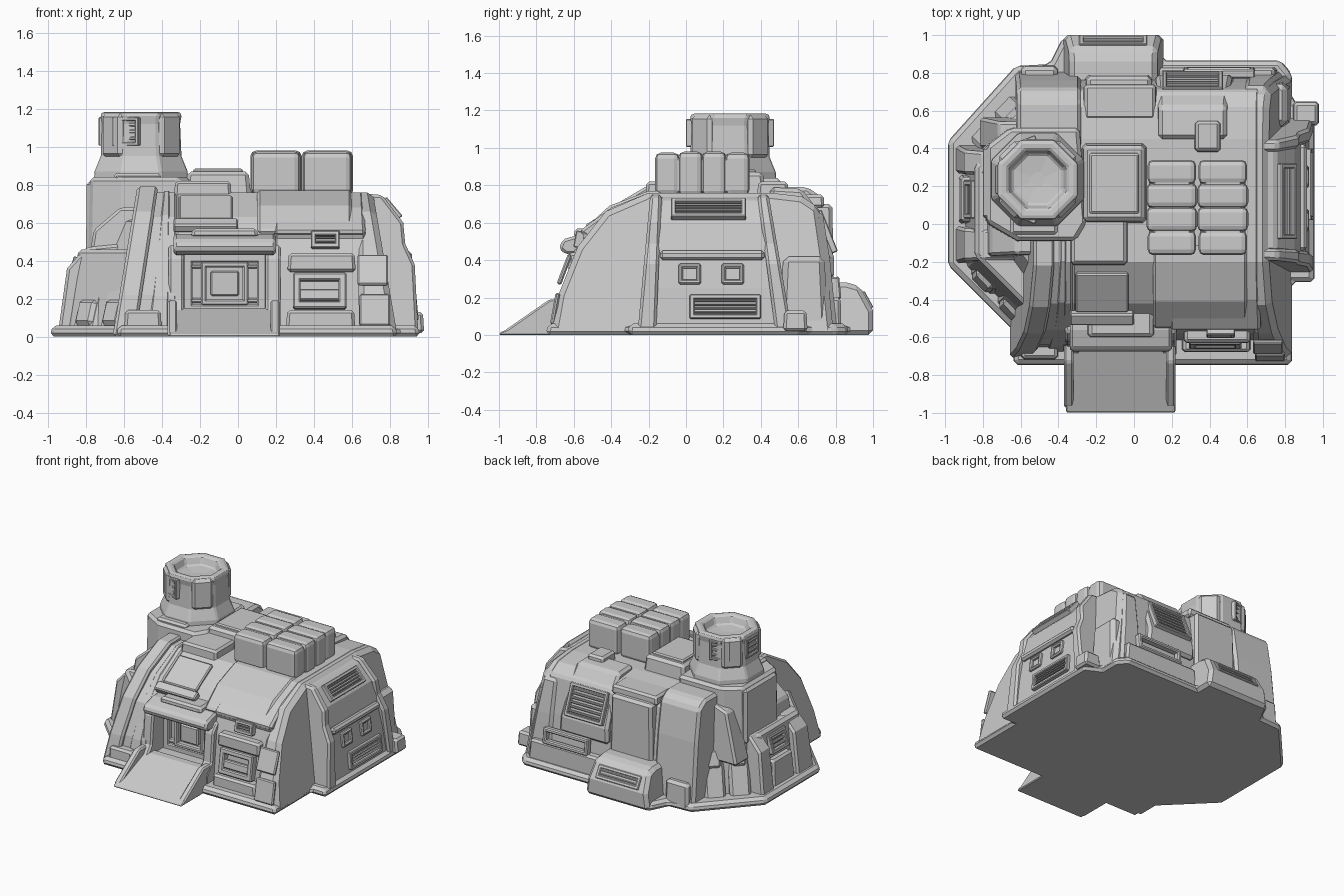
import bpy, bmesh, math
from mathutils import Vector, Matrix

if "Cube" in bpy.data.objects:
    bpy.data.objects.remove(bpy.data.objects["Cube"])


def finish(name, bm, bevel=0.0, segs=1):
    bmesh.ops.recalc_face_normals(bm, faces=bm.faces)
    me = bpy.data.meshes.new(name)
    bm.to_mesh(me)
    bm.free()
    ob = bpy.data.objects.new(name, me)
    bpy.context.collection.objects.link(ob)
    if bevel:
        m = ob.modifiers.new("bevel", 'BEVEL')
        m.width, m.segments, m.limit_method, m.angle_limit = bevel, segs, 'ANGLE', 0.6
    return ob


def bridge(name, lo, hi, bevel):
    """Solid between two matching outlines."""
    bm = bmesh.new()
    a, b = [bm.verts.new(p) for p in lo], [bm.verts.new(p) for p in hi]
    bm.faces.new(a)
    bm.faces.new(b)
    n = len(a)
    for i in range(n):
        bm.faces.new((a[i], a[(i + 1) % n], b[(i + 1) % n], b[i]))
    return finish(name, bm, bevel)


def prism(name, prof, axis, a, b, bevel=0.015):
    """Side profile (u, z) swept along x or y; a and b are end positions at floor and top."""
    top = max(v for _, v in prof)

    def side(e):
        pts = []
        for u, v in prof:
            t = e[0] + (e[1] - e[0]) * v / top
            pts.append((t, u, v) if axis == 'x' else (u, t, v))
        return pts
    return bridge(name, side(a), side(b), bevel)


def plan(name, outline, z0, z1, shrink=1.0, bevel=0.015):
    """Floor outline raised to z1, shrinking about its middle."""
    cx = (min(p[0] for p in outline) + max(p[0] for p in outline)) / 2
    cy = (min(p[1] for p in outline) + max(p[1] for p in outline)) / 2
    return bridge(name, [(x, y, z0) for x, y in outline],
                  [(cx + (x - cx) * shrink, cy + (y - cy) * shrink, z1) for x, y in outline], bevel)


def box(name, x0, x1, y0, y1, z0, z1, shrink=1.0, bevel=0.015):
    return plan(name, [(x0, y0), (x1, y0), (x1, y1), (x0, y1)], z0, z1, shrink, bevel)


def blocks(name, loc, normal, parts, bevel=0.008):
    """Boxes (centre x, y, z, size x, y, z) on a plane at loc: local z is the outward normal."""
    n = Vector(normal).normalized()
    x = Vector((0, 0, 1)).cross(n).normalized()
    m = Matrix((x, n.cross(x), n)).transposed().to_4x4()
    m.translation = loc
    bm = bmesh.new()
    for cx, cy, cz, sx, sy, sz in parts:
        bmesh.ops.create_cube(bm, size=1, matrix=m @ Matrix.Translation((cx, cy, cz)) @ Matrix.Diagonal((sx, sy, sz, 1)))
    return finish(name, bm, bevel)


def rim(w, h, t, d):
    return [(s * (w - t) / 2, 0, 0, t, h, d) for s in (-1, 1)] + [(0, s * (h - t) / 2, 0, w, t, d) for s in (-1, 1)]


def vent(name, loc, normal, w, h, n, t=0.025, d=0.05):
    step = (h - 2 * t) / n
    bars = [(0, -h / 2 + t + step * (i + 0.5), 0, w - t, step * 0.5, d * 0.6) for i in range(n)]
    return blocks(name, loc, normal, rim(w, h, t, d) + bars, 0.005)


def lathe(name, c, prof, n, turn=0.0, bevel=0.01):
    bm = bmesh.new()
    rings = [[bm.verts.new((c[0] + r * math.cos(turn + i * math.tau / n), c[1] + r * math.sin(turn + i * math.tau / n), z))
              for i in range(n)] for r, z in prof]
    for p, q in zip(rings, rings[1:]):
        for i in range(n):
            bm.faces.new((p[i], p[(i + 1) % n], q[(i + 1) % n], q[i]))
    bm.faces.new(rings[0])
    bm.faces.new(rings[-1])
    return finish(name, bm, bevel)


# Ground plate with stepped outline
plan("ground_plate", [(-.99, -.22), (-.64, -.57), (-.64, -.75), (.84, -.75), (.84, -.31), (.96, -.31), (.96, .6),
                      (.84, .66), (.84, .8), (.78, .87), (.15, .87), (.15, .99), (-.38, .99), (-.45, .85),
                      (-.63, .84), (-.99, .44)], 0, .06, .985, .02)

# Main shell, in strips so the doorway and front wall are recessed
roof = [(-.42, .63), (-.2, .76), (.45, .76), (.62, .74), (.71, .68), (.75, .4), (.79, 0)]
prism("shell_left", [(-.67, 0), (-.64, .22), (-.56, .46)] + roof, 'x', (-.58, -.48), (-.32, -.32))
prism("shell_centre", [(-.46, 0), (-.46, .45), (-.57, .46)] + roof, 'x', (-.33, -.33), (.22, .22))
prism("shell_right", [(-.62, 0), (-.58, .4), (-.54, .53), (-.57, .55), (-.55, .57), (-.4, .68)] + roof[1:], 'x', (.19, .19), (.7, .66))
prism("shell_end", [(-.72, 0), (-.68, .22), (-.58, .47), (-.43, .66)] + roof[1:], 'x', (.64, .62), (.84, .71), .03)
prism("shell_roof_panel", [(-.5, .55), (-.56, .54), (-.54, .57), (-.41, .69), (-.2, .77), (-.1, .77)], 'x', (.1, .1), (.6, .6))

# Arched ribs on the front left
rib = [(-.5, 0), (-.71, 0), (-.67, .22), (-.58, .48), (-.44, .66), (-.22, .79), (.1, .79), (.1, .6)]
prism("front_rib_outer", rib, 'x', (-.66, -.53), (-.54, -.42))
prism("front_rib_inner", [(y + .025, z * .97) for y, z in rib], 'x', (-.48, -.4), (-.36, -.35))
box("front_roof_cap", -.34, -.03, -.22, .05, .68, .82, .94)
blocks("front_roof_plate", (-.17, -.36, .67), (0, -.5, .8), [(0, 0, 0, .28, .24, .03), (0, -.16, 0, .34, .07, .05)])

# Doorway with panelled door, sill and ramp
for s, n in ((-1, "left"), (1, "right")):
    x = -.07 + s * .255
    prism("door_post_" + n, [(-.45, 0), (-.7, 0), (-.7, .12), (-.64, .2), (-.62, .42), (-.57, .48), (-.45, .48)],
          'x', (x - .04, x - .04), (x + .04, x + .04), .012)
prism("door_lintel", [(-.45, .43), (-.64, .43), (-.68, .46), (-.66, .51), (-.56, .54), (-.45, .54)], 'x', (-.34, -.34), (.2, .2))
box("door_brow", -.25, .11, -.6, -.45, .52, .57, .93)
box("door_sill", -.3, .16, -.66, -.44, 0, .13)
blocks("door_panel", (-.07, -.47, .28), (0, -1, 0), rim(.44, .32, .05, .06) + rim(.25, .23, .03, .06) + [(0, 0, 0, .15, .13, .05)])
blocks("door_bars", (-.07, -.47, .28), (0, -1, 0), [(s * .16, t * .09, 0, .1, .025, .05) for s in (-1, 1) for t in (-1, 1)])
prism("ramp", [(-1, 0), (-.99, .015), (-.66, .15), (-.6, .15), (-.6, 0)], 'x', (-.36, -.36), (.22, .22), .006)
for x, n in ((-.37, "left"), (.17, "right")):
    prism("ramp_cheek_" + n, [(-.98, 0), (-.96, .03), (-.73, .19), (-.62, .19), (-.62, 0)], 'x', (x, x), (x + .05, x + .05), .01)

# Front right wall details
vent("front_window", (.46, -.57, .51), (0, -1, .2), .15, .09, 2)
box("front_wall_band", .26, .62, -.63, -.5, .34, .44, .96)
blocks("front_hatch", (.43, -.62, .24), (0, -1, .15), rim(.28, .19, .04, .06) + [(0, -.02, 0, .22, .06, .04)])
box("front_wall_foot", .25, .62, -.68, -.5, 0, .14, .95)
for i, z in enumerate((.06, .27)):
    blocks("corner_pad_%d" % i, (.72 - .01 * i, -.7 + .05 * i, z + .08), (0, -1, .18 + i * .2), [(0, 0, 0, .16, .17, .025)])

# Right side module
ribbing = [(.6, 0), (.95, 0), (.93, .38), (.88, .49), (.87, .6), (.76, .745), (.6, .76)]
prism("side_module", [(.6, 0), (.93, 0), (.91, .25), (.88, .46), (.85, .6), (.75, .73), (.6, .75)], 'y', (-.2, -.14), (.5, .42))
prism("side_front_rib", ribbing, 'y', (-.26, -.19), (-.16, -.13))
prism("side_back_rib", ribbing, 'y', (.48, .38), (.57, .44))
vent("side_upper_vent", (.805, .12, .67), (.13, 0, .11), .4, .13, 4)
box("side_sill", .7, .915, -.14, .42, .4, .45)
for y, n in ((.02, "front"), (.25, "back")):
    blocks("side_window_" + n, (.9, y, .325), (1, 0, .12), rim(.12, .11, .025, .04))
vent("side_lower_vent", (.92, .21, .15), (1, 0, .1), .38, .13, 4)
box("side_clip", .84, .98, .52, .65, .02, .13, .9)
box("side_rear_block", .6, .83, .5, .76, 0, .42, .85, .03)

# Left wing: skirt, buttresses and leaning diagonal panels
plan("left_skirt", [(-.3, -.6), (-.56, -.56), (-.9, -.22), (-.9, .37), (-.6, .68), (-.3, .7)], 0, .46, .8, .02)
wedge = [(-.5, 0), (-.95, 0), (-.9, .36), (-.8, .47), (-.5, .5)]
prism("left_buttress_front", wedge, 'y', (-.21, -.19), (-.01, -.03))
prism("left_buttress_back", wedge, 'y', (.27, .26), (.42, .38))
box("left_locker", -.93, -.6, 0, .26, .03, .25, .9)
vent("left_grille", (-.86, .13, .35), (-1, 0, .3), .2, .14, 3)
for i, t in enumerate((.25, .72)):
    blocks("diagonal_panel_front_%d" % i, (-.85 + .3 * t, -.2 - .32 * t, .2), (-.72, -.68, .3),
           [(0, 0, -.03, .18, .36, .08), (0, -.08, 0, .13, .14, .06)], .02)
    blocks("diagonal_panel_back_%d" % i, (-.84 + .26 * t, .39 + .28 * t, .22), (-.72, .7, .35),
           [(0, 0, -.03, .15, .4, .07), (0, .1, -.01, .11, .14, .06)], .02)
prism("left_upper_step", [(-.45, .3), (-.8, .3), (-.76, .56), (-.62, .68), (-.45, .68)], 'y', (-.2, -.16), (.05, .05))
blocks("left_upper_brace", (-.6, -.26, .46), (-.75, -.55, .35), [(0, 0, -.06, .3, .36, .1)], .02)
prism("left_rear_brace", [(-.45, .3), (-.82, .3), (-.72, .68), (-.6, .72), (-.45, .72)], 'y', (.4, .4), (.58, .54))
box("front_left_foot", -.6, -.4, -.72, -.5, 0, .14, .93)

# Tower base, tower with sunken top, pillars and grilles
T = (-.51, .235)
plan("tower_block", [(-.62, -.1), (-.79, .0), (-.79, .42), (-.66, .52), (-.28, .52), (-.24, .0), (-.3, -.1)], .3, .84, .96, .02)
box("tower_left_wall", -.8, -.6, .02, .42, .4, .82, .97, .02)
box("tower_front_step", -.66, -.4, -.06, .1, .6, .86, .95)
lathe("tower", T, [(.27, .8), (.265, .87), (.23, .95), (.222, 1.12), (.232, 1.17), (.215, 1.185), (.17, 1.18), (.145, 1.12), (.04, 1.11)],
      8, math.radians(22.5))
for i in range(4):
    a = math.radians(-45 + i * 90)
    d = Vector((math.cos(a), math.sin(a), 0))
    blocks("tower_pillar_%d" % i, (T[0] + .205 * d.x, T[1] + .205 * d.y, 1.06), d, [(0, 0, 0, .15, .23, .05)], .02)
for i, a in enumerate((180, 112, 248)):
    d = Vector((math.cos(math.radians(a)), math.sin(math.radians(a)), 0))
    vent("tower_grille_%d" % i, (T[0] + .205 * d.x, T[1] + .205 * d.y, 1.08), d, .15, .15, 3, .02, .04)

# Roof box and strapped cargo bags
box("roof_box", -.28, .07, 0, .43, .72, .87, .92, .02)
box("roof_box_lid", -.24, .03, .05, .38, .85, .885, .95, .008)
for x, n in ((.2, "left"), (.47, "right")):
    bm = bmesh.new()
    for i in range(4):
        big = 1 if i in (1, 2) else .95
        bmesh.ops.create_cube(bm, size=1, matrix=Matrix.Translation((x, -.1 + i * .125, .86)) @ Matrix.Diagonal((.27 * big, .13, .24 * big, 1)))
    finish("cargo_bag_" + n, bm, .03, 2)
    box("bag_core_" + n, x - .12, x + .12, -.13, .3, .74, .965, 1, .03)

# Back: locker, tall slab, vent housing and trims
prism("rear_locker", [(.7, 0), (1., 0), (1., .13), (.93, .26), (.86, .28), (.7, .28)], 'x', (-.38, -.34), (.16, .12), .025)
vent("rear_locker_grille", (-.11, .965, .185), (0, 1, .55), .36, .1, 2, .025, .03)
prism("rear_slab", [(.4, 0), (.81, 0), (.76, .5), (.72, .74), (.65, .79), (.4, .79)], 'x', (-.63, -.62), (-.28, -.28), .02)
box("rear_mid_panel", -.26, .1, .5, .79, .2, .7, .95, .02)
box("rear_roof_beam", -.27, .12, .55, .74, .68, .75, .96)
prism("vent_housing", [(.45, .3), (.79, .3), (.79, .42), (.68, .7), (.62, .78), (.45, .79)], 'x', (.1, .13), (.55, .49), .02)
vent("rear_vent", (.31, .745, .55), (0, .93, .37), .32, .24, 6)
box("vent_duct", .32, .46, .38, .55, .74, .82, .92)
box("rear_ledge", .12, .76, .7, .83, .04, .2, .95)
blocks("rear_hatch", (.45, .8, .25), (0, 1, .1), rim(.38, .12, .03, .05))
prism("rear_corner_post", [(.5, 0), (.81, 0), (.77, .4), (.73, .66), (.5, .7)], 'x', (.6, .58), (.8, .7), .025)
box("rear_left_foot", -.6, -.4, .6, .84, 0, .2, .94, .02)
